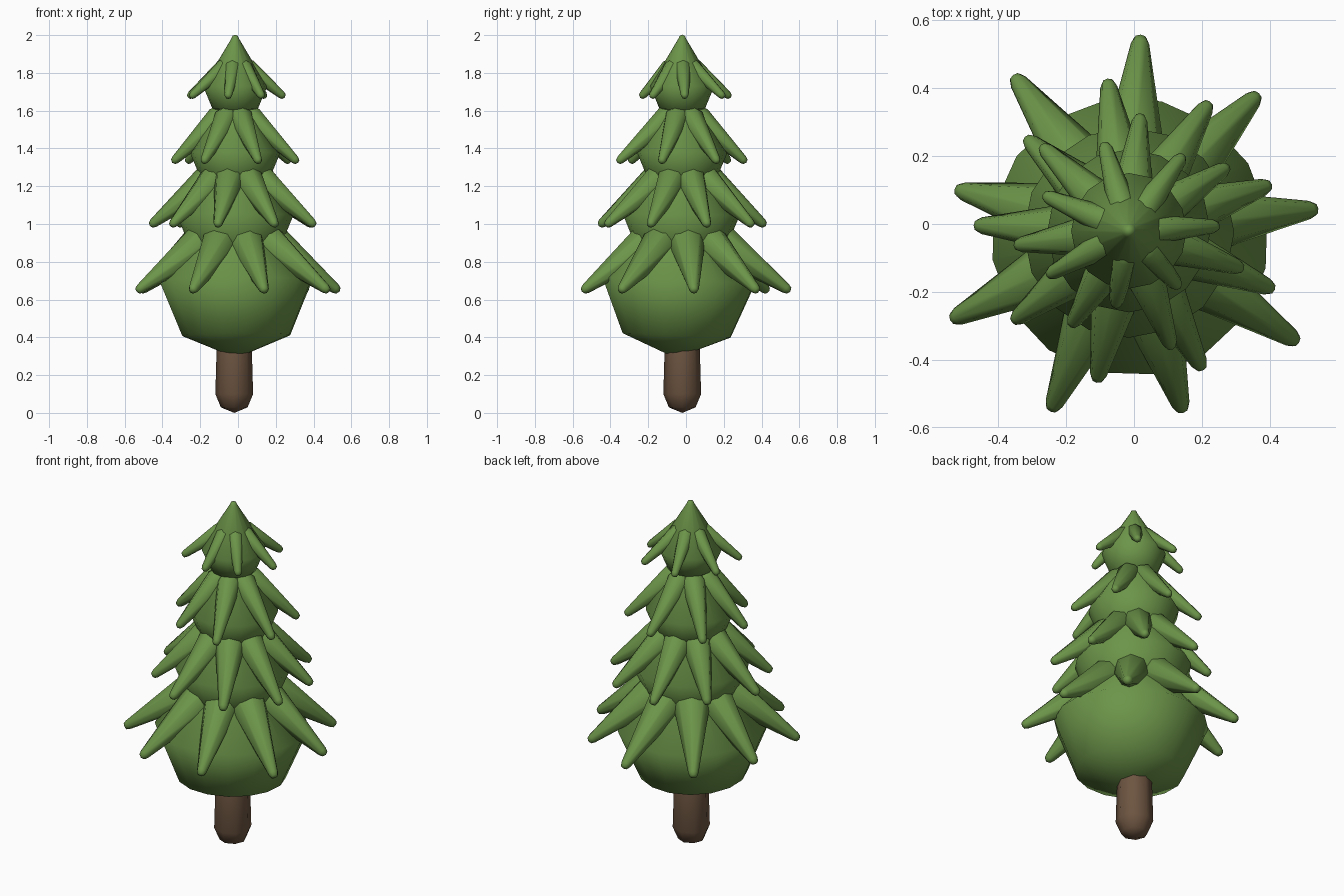
import bpy, bmesh
from math import sin, cos, pi, radians
from mathutils import Vector

if "Cube" in bpy.data.objects:
    bpy.data.objects.remove(bpy.data.objects["Cube"])


def material(name, rgb):
    m = bpy.data.materials.new(name)
    m.diffuse_color = (*rgb, 1)
    m.use_nodes = True
    m.node_tree.nodes["Principled BSDF"].inputs["Base Color"].default_value = m.diffuse_color
    return m


GREEN = material("pine green", (0.148, 0.295, 0.066))
BROWN = material("bark brown", (0.152, 0.089, 0.052))


def round_cone(bm, a, b, ra, rb, sides):
    """Tapered capsule from a to b, each end rounded by a 45 degree ring and a pole."""
    a, b = Vector(a), Vector(b)
    axis = (b - a).normalized()
    turn = axis.to_track_quat('Z', 'Y')
    c = cos(pi / 4)
    profile = [(a - axis * ra * c, ra * c), (a, ra), (b, rb), (b + axis * rb * c, rb * c)]
    rings = [[bm.verts.new(p + turn @ Vector((r * cos(2 * pi * i / sides), r * sin(2 * pi * i / sides), 0)))
              for i in range(sides)] for p, r in profile]
    start, end = bm.verts.new(a - axis * ra), bm.verts.new(b + axis * rb)
    for i in range(sides):
        j = (i + 1) % sides
        for lo, hi in zip(rings, rings[1:]):
            bm.faces.new((lo[i], lo[j], hi[j], hi[i]))
        bm.faces.new((start, rings[0][j], rings[0][i]))
        bm.faces.new((end, rings[-1][i], rings[-1][j]))


def finish(bm, name, mat):
    for f in bm.faces:
        f.smooth = True
    mesh = bpy.data.meshes.new(name)
    bm.to_mesh(mesh)
    bm.free()
    mesh.materials.append(mat)
    bpy.context.collection.objects.link(bpy.data.objects.new(name, mesh))


CX, CY = -0.015, -0.02

# trunk
bm = bmesh.new()
round_cone(bm, (-0.02, CY, 0.10), (-0.02, CY, 0.45), 0.10, 0.09, 8)
finish(bm, "trunk", BROWN)

# tiers: body centre, body radius, body z range, first branch angle,
# branch root (radius, z, thickness), branch tip z and thickness, tip reach of each branch
TIERS = [
    ((-0.012, -0.038), 0.41, (0.70, 1.14), 6.6, (0.10, 0.975, 0.12), (0.658, 0.027),
     (0.559, 0.555, 0.576, 0.569, 0.525, 0.586, 0.578, 0.557, 0.597)),
    ((CX, -0.025), 0.31, (1.05, 1.46), 18, (0.10, 1.27, 0.09), (1.005, 0.025),
     (0.44, 0.447, 0.45, 0.41, 0.455, 0.435, 0.455, 0.463, 0.461)),
    ((CX, CY), 0.24, (1.38, 1.74), 33, (0.09, 1.56, 0.066), (1.34, 0.023),
     (0.35, 0.345, 0.36, 0.34, 0.33, 0.37, 0.355)),
    ((CX, CY), 0.17, (1.73, 1.982), 3, (0.07, 1.83, 0.044), (1.683, 0.021),
     (0.266, 0.275, 0.27, 0.273, 0.275, 0.23, 0.225)),
]

for n, (centre, radius, (z0, z1), angle, root, tip, reaches) in enumerate(TIERS, 1):
    # foliage body
    bm = bmesh.new()
    round_cone(bm, (*centre, z0), (CX, CY, z1), radius, 0.02, 16)
    finish(bm, f"foliage_tier_{n}", GREEN)

    # drooping branches
    bm = bmesh.new()
    for k, reach in enumerate(reaches):
        t = radians(angle + 360 * k / len(reaches))

        def at(r, z):
            return (CX + r * cos(t), CY + r * sin(t), z)

        round_cone(bm, at(root[0], root[1]), at(reach - tip[1] * 0.9, tip[0]), root[2], tip[1], 8)
    finish(bm, f"branches_tier_{n}", GREEN)
